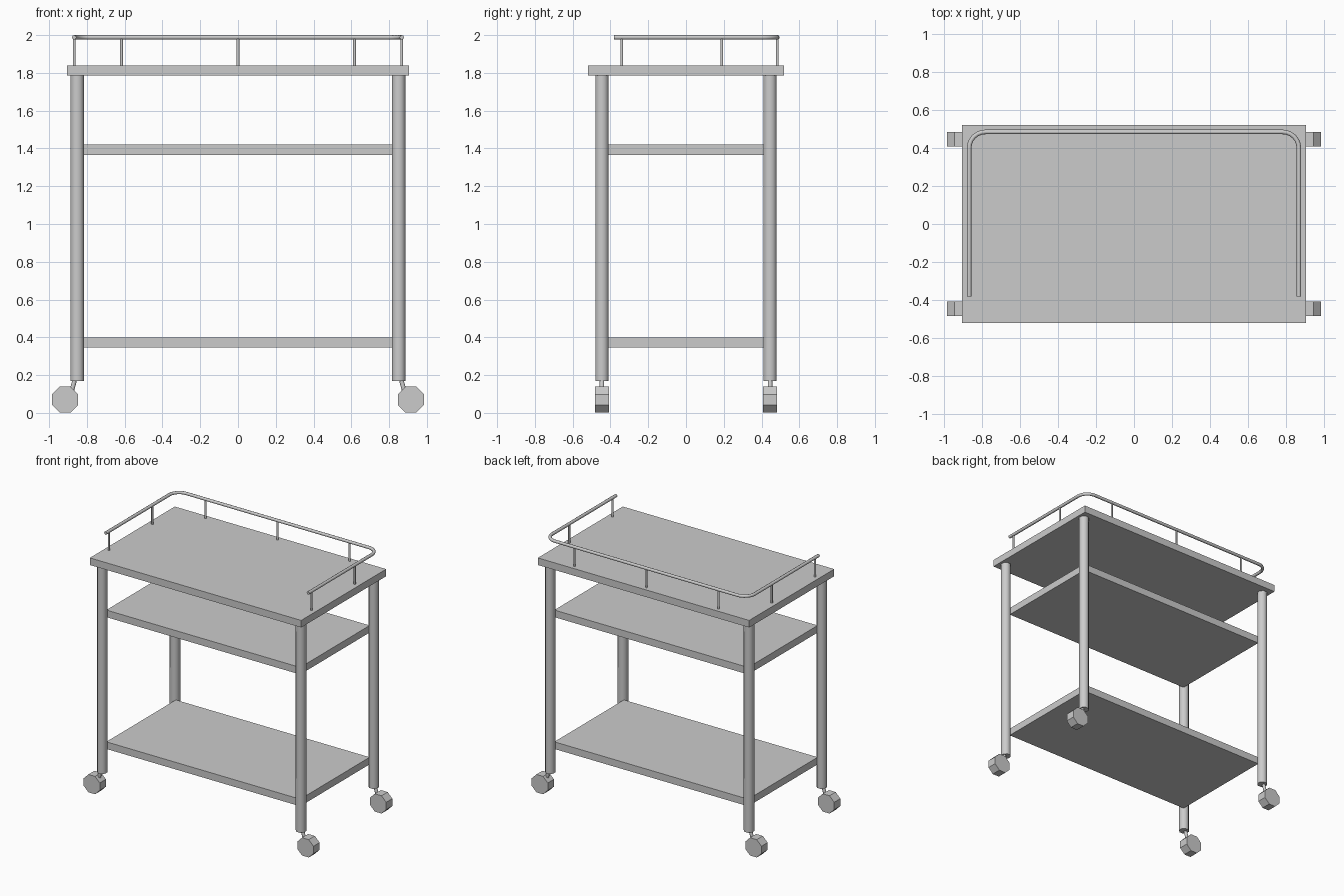
import bpy, math
from mathutils import Vector

if "Cube" in bpy.data.objects:
    bpy.data.objects.remove(bpy.data.objects["Cube"])


def box(name, half_x, half_y, z0, z1):
    bpy.ops.mesh.primitive_cube_add(size=1, location=(0, 0, (z0 + z1) / 2))
    ob = bpy.context.object
    ob.name = name
    ob.scale = (2 * half_x, 2 * half_y, z1 - z0)
    bpy.ops.object.transform_apply(location=False, rotation=False, scale=True)
    bpy.ops.object.shade_smooth_by_angle(angle=math.radians(30))
    return ob


def rod(name, a, b, apothem, smooth=50):
    # eight-sided rod between two points, flats aligned to the axes
    a, b = Vector(a), Vector(b)
    d = b - a
    bpy.ops.mesh.primitive_cylinder_add(
        vertices=8, radius=apothem / math.cos(math.pi / 8), depth=d.length)
    ob = bpy.context.object
    ob.name = name
    ob.rotation_euler = (0, 0, math.pi / 8)
    bpy.ops.object.transform_apply(location=False, rotation=True, scale=False)
    ob.location = (a + b) / 2
    ob.rotation_mode = 'QUATERNION'
    ob.rotation_quaternion = Vector((0, 0, 1)).rotation_difference(d)
    bpy.ops.object.shade_smooth_by_angle(angle=math.radians(smooth))
    return ob


# Top board and two shelves
box("top_board", 0.905, 0.52, 1.785, 1.84)
box("middle_shelf", 0.83, 0.425, 1.365, 1.42)
box("lower_shelf", 0.83, 0.425, 0.345, 0.40)

# Legs with outward-trailing casters
for sx, side in ((-1, "left"), (1, "right")):
    for sy, end in ((-1, "front"), (1, "back")):
        tag = f"{end}_{side}"
        y = sy * 0.445
        rod(f"leg_{tag}", (sx * 0.851, y, 0.17), (sx * 0.851, y, 1.79), 0.035)
        rod(f"caster_stem_{tag}", (sx * 0.86, y, 0.19), (sx * 0.89, y, 0.08), 0.012)
        rod(f"caster_wheel_{tag}", (sx * 0.915, y - 0.0375, 0.07),
            (sx * 0.915, y + 0.0375, 0.07), 0.069, 30)

# Guard rail around the back and sides, with rounded corners
RX, RY, RZ, R = 0.867, 0.484, 1.988, 0.085
half = [(RX, -0.382)]
for i in range(7):
    t = math.radians(15 * i)
    half.append((RX - R + R * math.cos(t), RY - R + R * math.sin(t)))
path = half + [(-x, y) for x, y in reversed(half)]
curve = bpy.data.curves.new("guard_rail", 'CURVE')
curve.dimensions = '3D'
curve.bevel_depth = 0.012
curve.bevel_resolution = 2
curve.use_fill_caps = True
spline = curve.splines.new('POLY')
spline.points.add(len(path) - 1)
for p, (x, y) in zip(spline.points, path):
    p.co = (x, y, RZ, 1)
rail = bpy.data.objects.new("guard_rail", curve)
bpy.context.collection.objects.link(rail)

# Rail posts
posts = [(0, RY), (-0.617, RY), (0.617, RY)]
posts += [(s * RX, y) for s in (-1, 1) for y in (-0.34, 0.19)]
for i, (x, y) in enumerate(posts):
    rod(f"rail_post_{i + 1}", (x, y, 1.83), (x, y, RZ), 0.007)
